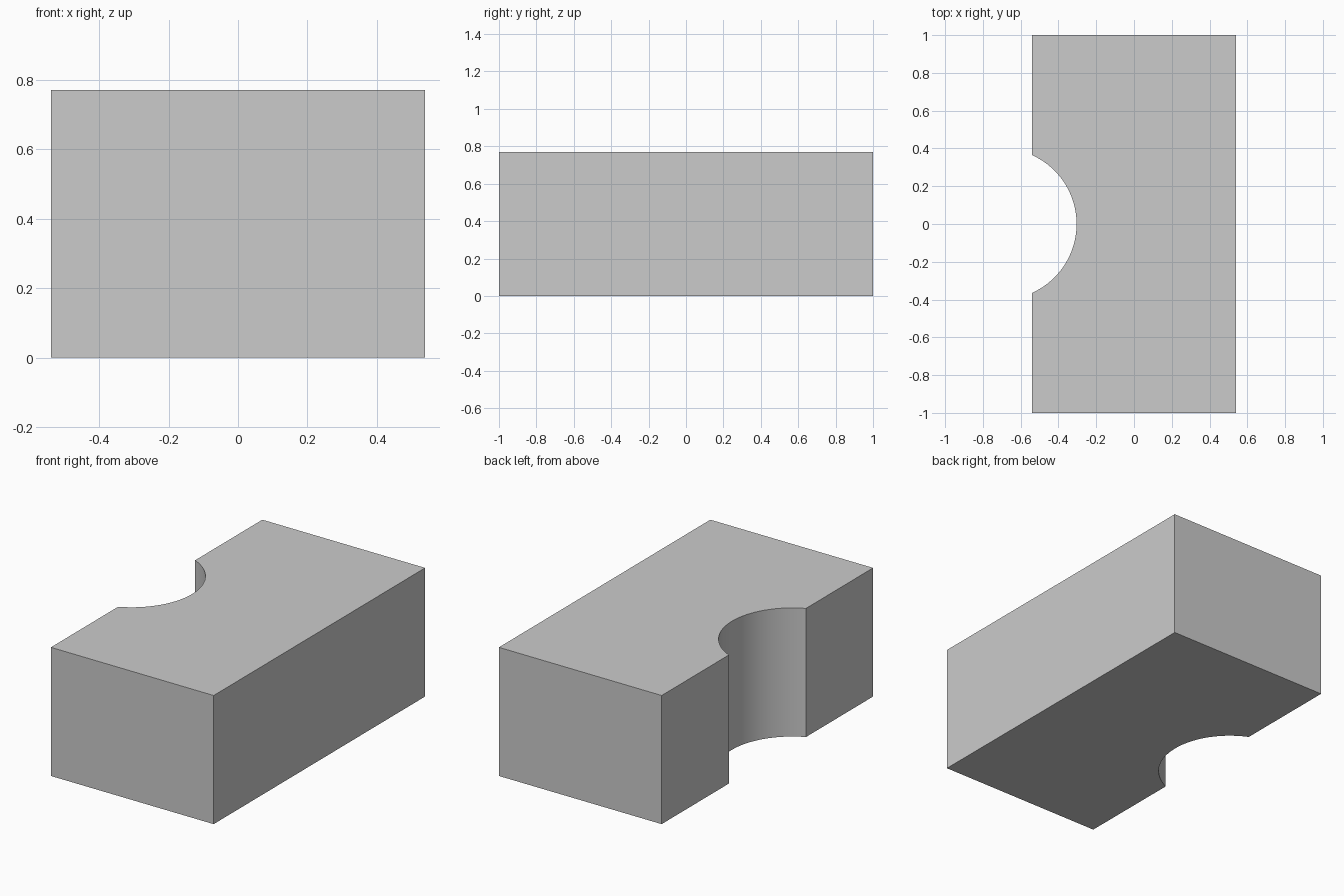
import bpy, bmesh, math

if "Cube" in bpy.data.objects:
    bpy.data.objects.remove(bpy.data.objects["Cube"])

HALF_X, HALF_Y, HEIGHT = 0.539, 1.0, 0.77
RADIUS, CENTRE_X, STEPS = 0.40, -0.704, 48

# Outline: rectangle with a circular bite in the middle of the left side
half_angle = math.acos((-HALF_X - CENTRE_X) / RADIUS)
arc = []
for i in range(STEPS + 1):
    a = half_angle * (1 - 2 * i / STEPS)
    arc.append((CENTRE_X + RADIUS * math.cos(a), RADIUS * math.sin(a)))
outline = [(-HALF_X, -HALF_Y), (HALF_X, -HALF_Y), (HALF_X, HALF_Y), (-HALF_X, HALF_Y)] + arc

# Extrude the outline into the block
bm = bmesh.new()
base = bm.faces.new([bm.verts.new((x, y, 0)) for x, y in outline])
result = bmesh.ops.extrude_face_region(bm, geom=[base], use_keep_orig=True)
top = [v for v in result["geom"] if isinstance(v, bmesh.types.BMVert)]
bmesh.ops.translate(bm, verts=top, vec=(0, 0, HEIGHT))
bmesh.ops.recalc_face_normals(bm, faces=bm.faces)

mesh = bpy.data.meshes.new("notched_block")
bm.to_mesh(mesh)
bm.free()
block = bpy.data.objects.new("notched_block", mesh)
bpy.context.collection.objects.link(block)

# Smooth the curved notch wall, keep the block edges sharp
bpy.context.view_layer.objects.active = block
block.select_set(True)
bpy.ops.object.shade_smooth_by_angle(angle=math.radians(30))
